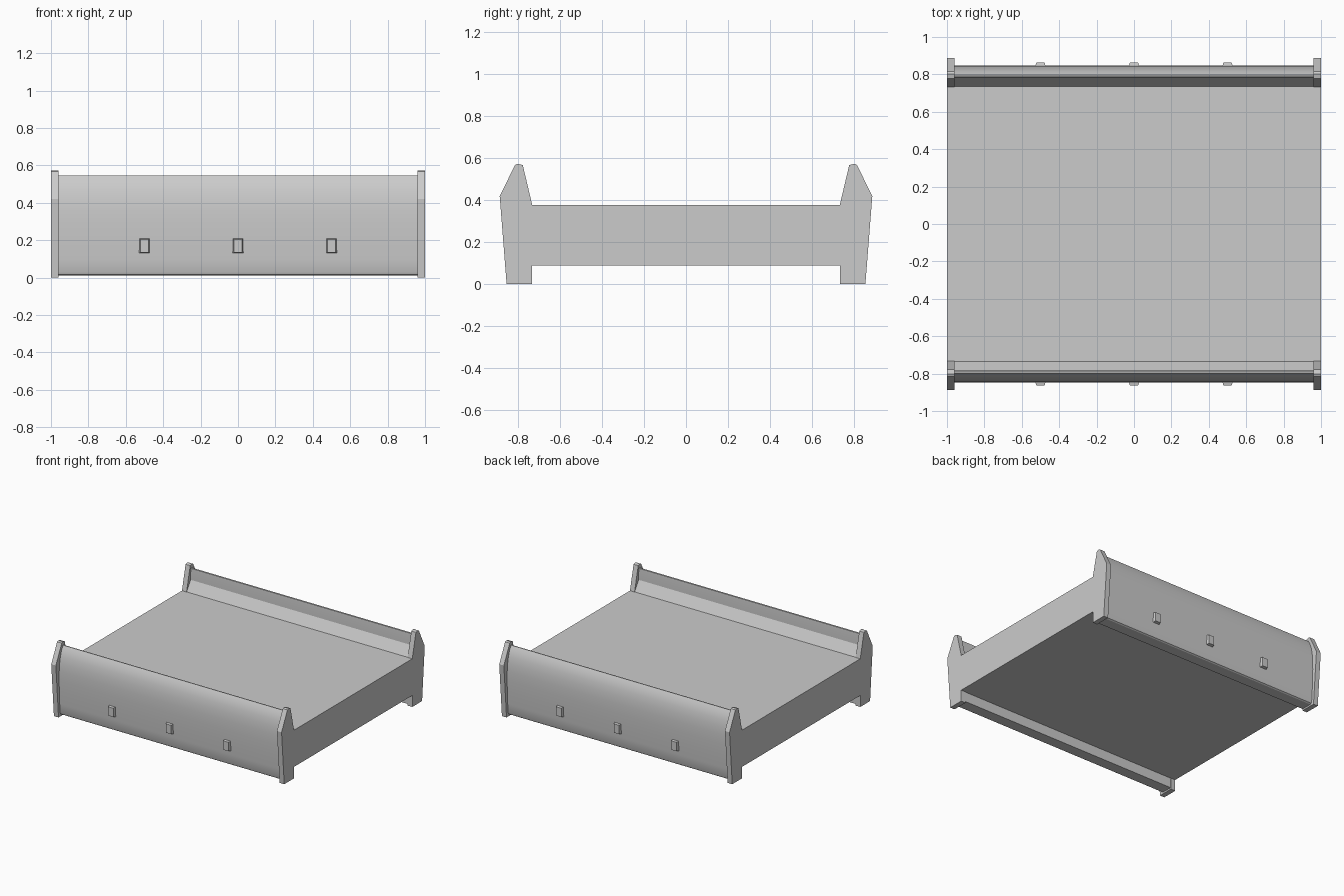
import bpy, bmesh

if "Cube" in bpy.data.objects:
    bpy.data.objects.remove(bpy.data.objects["Cube"])


def extrude_profile(name, pts, x0, x1, mirror, smooth=False):
    """Extrude a (y, z) outline along x, then mirror it about the chosen axes."""
    bm = bmesh.new()
    face = bm.faces.new([bm.verts.new((x0, y, z)) for y, z in pts])
    out = bmesh.ops.extrude_face_region(bm, geom=[face])
    for v in out["geom"]:
        if isinstance(v, bmesh.types.BMVert):
            v.co.x = x1
    bmesh.ops.recalc_face_normals(bm, faces=bm.faces)
    me = bpy.data.meshes.new(name)
    bm.to_mesh(me)
    bm.free()
    ob = bpy.data.objects.new(name, me)
    bpy.context.collection.objects.link(ob)
    if any(mirror):
        mod = ob.modifiers.new("mirror", "MIRROR")
        mod.use_axis = mirror
        mod.use_mirror_merge = False
    if smooth:
        bpy.ops.object.select_all(action="DESELECT")
        bpy.context.view_layer.objects.active = ob
        ob.select_set(True)
        bpy.ops.object.shade_smooth_by_angle(angle=0.5)
    return ob


# flat deck slab
extrude_profile("deck", [(-.735, .09), (.735, .09), (.735, .378), (-.735, .378)],
                -1, 1, (False, False, False))

# curved side walls with a sloped foot on the inside
wall = [(.735, .012), (.82, .012), (.83, .018), (.835, .03), (.84, .10),
        (.845, .20), (.847, .29), (.846, .36), (.841, .42), (.831, .47),
        (.816, .515), (.797, .545), (.787, .543), (.784, .50), (.783, .455),
        (.735, .378)]
extrude_profile("side_wall", wall, -.97, .97, (False, True, False), True)

# pointed posts closing the wall ends
post = [(.733, 0), (.855, 0), (.888, .42), (.815, .568), (.802, .574),
        (.778, .568), (.733, .378)]
extrude_profile("end_post", post, .96, 1, (True, True, False))

# small tapered clips on the outer wall faces
for x in (-.5, 0, .5):
    bm = bmesh.new()
    bmesh.ops.create_cube(bm, size=1)
    for v in bm.verts:
        outer = v.co.y > 0
        v.co.x = x + (.044 if outer else .06) * v.co.x
        v.co.z = .17 + (.07 if outer else .08) * v.co.z
        v.co.y = .864 if outer else .835
    me = bpy.data.meshes.new("wall_clip")
    bm.to_mesh(me)
    bm.free()
    ob = bpy.data.objects.new("wall_clip", me)
    bpy.context.collection.objects.link(ob)
    mod = ob.modifiers.new("mirror", "MIRROR")
    mod.use_axis = (False, True, False)
